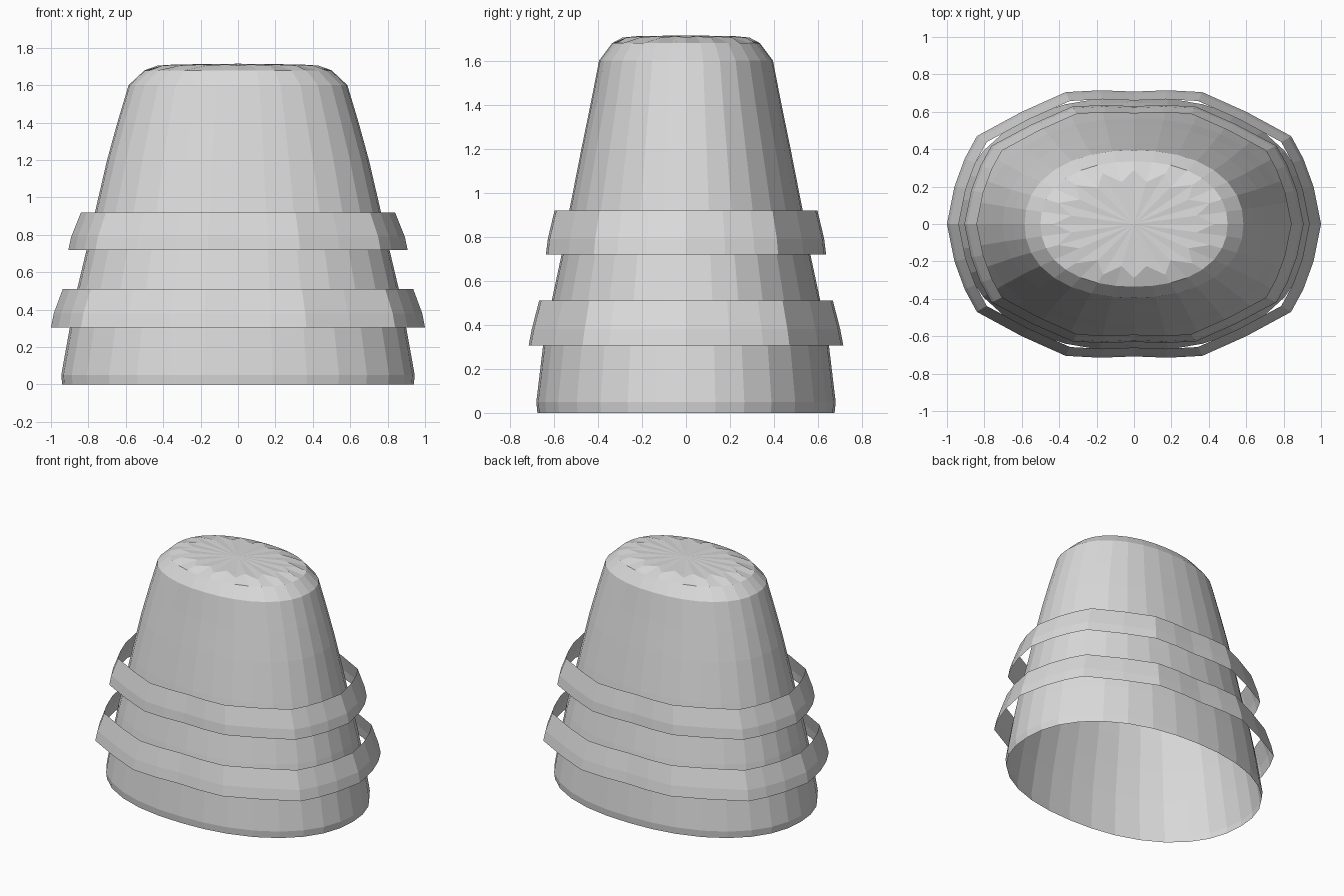
import bpy, bmesh, math

if "Cube" in bpy.data.objects:
    bpy.data.objects.remove(bpy.data.objects["Cube"])

grey = bpy.data.materials.new("light grey")
grey.diffuse_color = (0.7, 0.7, 0.7, 1)
grey.use_nodes = True
grey.node_tree.nodes["Principled BSDF"].inputs["Base Color"].default_value = grey.diffuse_color


def loft(name, rings, cap_z=None):
    """Skin closed rings of points from bottom to top, optionally closing the top with a fan."""
    bm = bmesh.new()
    rows = [[bm.verts.new(p) for p in ring] for ring in rings]
    n = len(rows[0])
    for low, high in zip(rows, rows[1:]):
        for i in range(n):
            j = (i + 1) % n
            bm.faces.new((low[i], low[j], high[j], high[i]))
    if cap_z is not None:
        tip = bm.verts.new((0, 0, cap_z))
        for i in range(n):
            bm.faces.new((rows[-1][i], rows[-1][(i + 1) % n], tip))
    mesh = bpy.data.meshes.new(name)
    bm.to_mesh(mesh)
    bm.free()
    mesh.materials.append(grey)
    obj = bpy.data.objects.new(name, mesh)
    bpy.context.collection.objects.link(obj)
    return obj


def oval(rx, ry, z, power, sides=32):
    """Slightly squared oval ring."""
    pts = []
    for i in range(sides):
        a = 2 * math.pi * i / sides
        c, s = math.cos(a), math.sin(a)
        k = (abs(c) ** power + abs(s) ** power) ** (-1 / power)
        pts.append((rx * c * k, ry * s * k, z))
    return pts


# Tapered body, open underneath: (x radius, y radius, height)
profile = [(.94, .675, 0), (.945, .68, .05), (.90, .65, .30), (.86, .61, .51),
           (.81, .565, .72), (.765, .53, .92), (.70, .475, 1.2),
           (.645, .434, 1.4), (.585, .395, 1.6), (.50, .335, 1.68)]
body_rings = [oval(rx, ry, z, 2.2) for rx, ry, z in profile]

# Pleated rim of the top: every other point is pulled inwards
pleats = []
for i, (x, y, z) in enumerate(oval(.5, .335, 1.705, 2.2)):
    f = (.86, .68)[i % 2]
    pleats.append((x * f, y * f, z + .006 * (i % 2)))
body_rings.append(pleats)
loft("body", body_rings, cap_z=1.715)

# Angular band outline, one quarter mirrored to all four
quarter = [(1, 0), (.96, .2), (.905, .35), (.84, .47),
           (.6, .6), (.365, .705), (.18, .715), (0, .708)]
half = quarter + [(-x, y) for x, y in quarter[-2::-1]]
outline = half + [(x, -y) for x, y in half[-2:0:-1]]


def band(name, levels):
    """Thin flared strip; levels are (x scale, y scale, height)."""
    loft(name, [[(x * sx, y * sy, z) for x, y in outline] for sx, sy, z in levels])


band("lower_band", [(1, 1, .305), (.985, .98, .38), (.937, .933, .51)])
band("upper_band", [(.907, .89, .72), (.892, .878, .79), (.84, .835, .92)])
